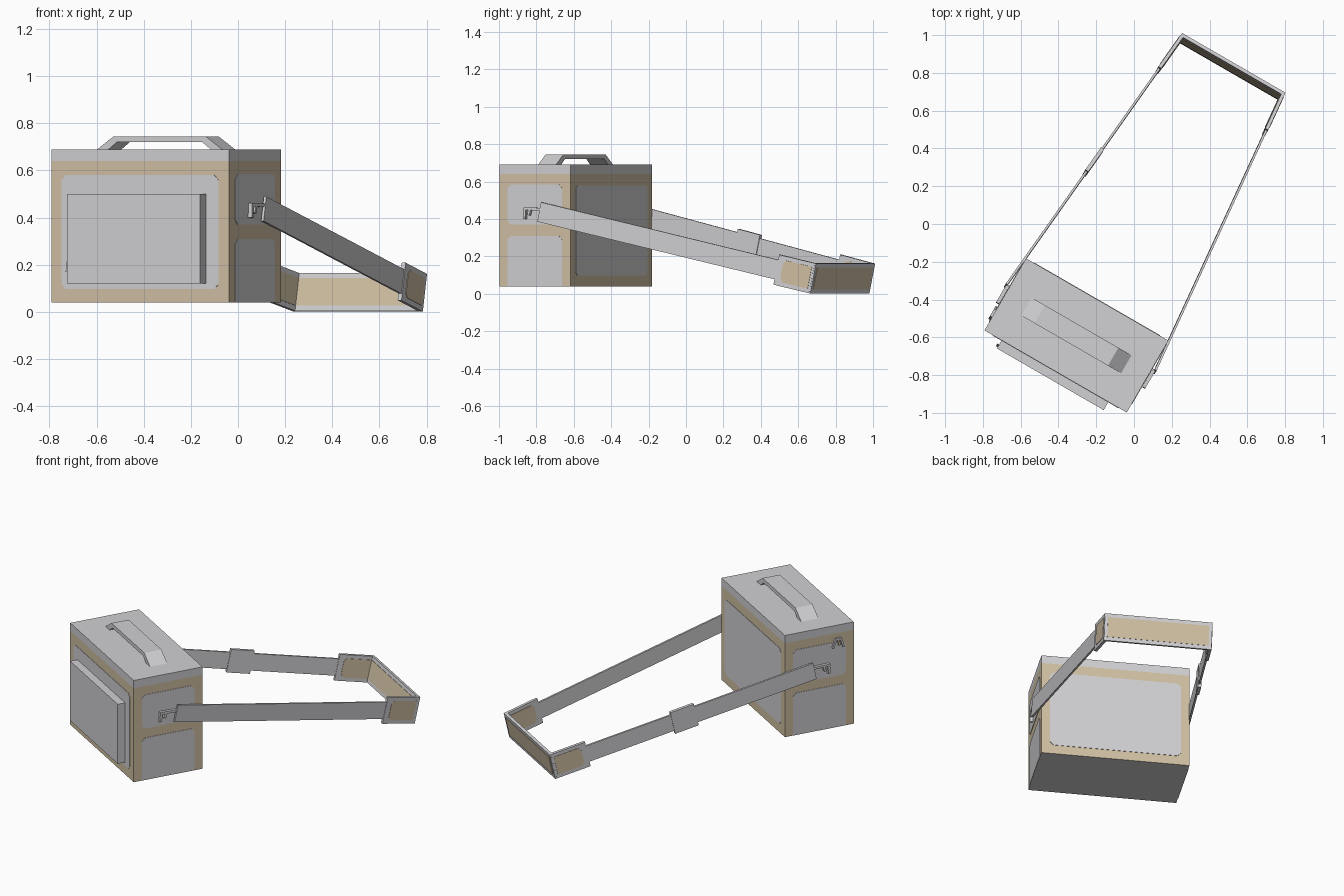
import bpy, bmesh, math
from mathutils import Vector, Matrix

old = bpy.data.objects.get("Cube")
if old:
    bpy.data.objects.remove(old, do_unlink=True)


def material(name, rgb):
    m = bpy.data.materials.new(name)
    m.use_nodes = True
    m.diffuse_color = (*rgb, 1)
    m.node_tree.nodes["Principled BSDF"].inputs["Base Color"].default_value = (*rgb, 1)
    return m


GREY = material("light grey", (0.64, 0.64, 0.66))
TAN = material("tan", (0.64, 0.53, 0.37))

# The whole bag is turned on the ground
PLACE = Matrix.Translation((-0.305, -0.59, 0)) @ Matrix.Rotation(math.radians(-30), 4, 'Z')
X, Y, Z = Vector((1, 0, 0)), Vector((0, 1, 0)), Vector((0, 0, 1))


def finish(name, bm, mats):
    bmesh.ops.recalc_face_normals(bm, faces=bm.faces)
    bm.transform(PLACE)
    me = bpy.data.meshes.new(name)
    bm.to_mesh(me)
    bm.free()
    for m in mats:
        me.materials.append(m)
    ob = bpy.data.objects.new(name, me)
    bpy.context.collection.objects.link(ob)
    return ob


def prism(name, pts, origin, a, b, thick, mat):
    """Extrude a 2D outline on axes a, b, centred on its plane."""
    bm = bmesh.new()
    t = a.cross(b).normalized() * thick
    o = Vector(origin) - t / 2
    face = bm.faces.new([bm.verts.new(o + a * p + b * q) for p, q in pts])
    ext = bmesh.ops.extrude_face_region(bm, geom=[face])["geom"]
    bmesh.ops.translate(bm, vec=t, verts=[g for g in ext if isinstance(g, bmesh.types.BMVert)])
    return finish(name, bm, [mat])


def rect(p0, p1, q0, q1, top=0.0, bottom=0.0):
    """Rectangle outline with optional cut corners."""
    pts = []
    for p, q, sp, sq, c, swap in ((p0, q0, 1, 1, bottom, 0), (p1, q0, -1, 1, bottom, 1),
                                  (p1, q1, -1, -1, top, 0), (p0, q1, 1, -1, top, 1)):
        pair = [(p, q + sq * c), (p + sp * c, q)] if c else [(p, q)]
        pts += pair[::-1] if swap else pair
    return pts


def bar(name, p, q, w, origin, a, b, thick, mat):
    """Thin straight bar between two points of a plane."""
    p, q = Vector(p), Vector(q)
    side = (q - p).normalized().orthogonal() * w / 2
    return prism(name, [p + side, q + side, q - side, p - side], origin, a, b, thick, mat)


# Main body: tan sides, grey top band and base
HX, HY = 0.435, 0.22
bm = bmesh.new()
bmesh.ops.create_cube(bm, size=1, matrix=Matrix.Translation((0, 0, 0.365)) @
                      Matrix.Diagonal((2 * HX, 2 * HY, 0.65, 1)))
bmesh.ops.bisect_plane(bm, geom=bm.verts[:] + bm.edges[:] + bm.faces[:],
                       plane_co=(0, 0, 0.64), plane_no=(0, 0, 1))
for f in bm.faces:
    z = f.calc_center_median().z
    f.material_index = 0 if z > 0.64 or z < 0.05 else 1
finish("body", bm, [GREY, TAN])

# Grey panels set on the four sides
for s, side in ((-1, "front"), (1, "back")):
    prism(side + "_panel", rect(-0.384, 0.384, 0.097, 0.58, 0.02, 0.02),
          (0, s * HY, 0), X, Z, 0.005, GREY)
for s, side in ((-1, "right"), (1, "left")):
    prism(side + "_upper_panel", rect(-0.168, 0.168, 0.37, 0.585, 0.02, 0.02),
          (s * HX, 0, 0), Y, Z, 0.005, GREY)
    prism(side + "_lower_panel", rect(-0.168, 0.168, 0.041, 0.31, 0.02),
          (s * HX, 0, 0), Y, Z, 0.005, GREY)

# Front pocket with a small tab on its right end
prism("front_pocket", rect(-0.33, 0.323, 0.12, 0.50), (0, -0.245, 0), X, Z, 0.05, GREY)
prism("pocket_tab", [(-0.262, 0.17), (-0.247, 0.17), (-0.247, 0.24)],
      (-0.335, 0, 0), Y, Z, 0.012, GREY)

# Carry handle
half = [(0.305, 0.69), (0.225, 0.745)]
inner = [(0.21, 0.72), (0.25, 0.69)]
outline = half + [(-x, z) for x, z in half[::-1]] + \
    [(-x, z) for x, z in inner[::-1]] + inner
prism("handle", outline, (0, 0, 0), X, Z, 0.11, GREY)

# Strap: two tilted arms joined by a wide end band
START, END = Vector((0.455, 0.04, 0.4375)), Vector((0.308, 1.64, 0.083))
tilt = math.atan2(START.z - END.z, END.y - START.y)
N = Vector((0, math.sin(tilt), math.cos(tilt)))
H = 0.082
for s, side in ((-1, "right"), (1, "left")):
    flip = Vector((s, 1, 1))
    o, e = START * flip, END * flip
    d = (e - o).normalized()
    L = (e - o).length
    prism(side + "_strap", rect(0, L, -0.053, 0.053), o, d, N, 0.012, GREY)
    prism(side + "_strap_sleeve", rect(0.87 * L, L, -H, H), o, d, N, 0.018, GREY)
    # Tan patch on both faces of the sleeve, corners cut at the open end
    prism(side + "_sleeve_patch", [(0.89 * L, -0.04), (0.90 * L, -0.06), (L - 0.012, -0.06),
                                   (L - 0.012, 0.06), (0.90 * L, 0.06), (0.89 * L, 0.04)],
          o, d, N, 0.023, TAN)
    if s < 0:
        prism("strap_adjuster", rect(0.455 * L, 0.545 * L, -0.072, 0.072), o, d, N, 0.02, GREY)

    # Hook linking the strap to the body
    ho = (s * 0.447, 0, 0)
    for i, (p, q) in enumerate((((-0.06, 0.455), (0.05, 0.452)),
                                ((-0.052, 0.455), (-0.056, 0.40)),
                                ((-0.022, 0.452), (-0.03, 0.42)))):
        bar(f"{side}_hook_{i + 1}", p, q, 0.014, ho, Y, Z, 0.018, GREY)

across = Vector((0, math.cos(tilt), -math.sin(tilt)))
end = Vector((0, END.y, END.z))
prism("strap_end_band", rect(-0.316, 0.316, -H, H), end, X, N, 0.018, GREY)
prism("end_band_patch", rect(-0.298, 0.298, -0.06, 0.06), end, X, N, 0.023, TAN)

# Small spare clip high on the right end
co = (-0.441, 0, 0)
for i, (p, q) in enumerate((((-0.135, 0.605), (-0.10, 0.605)),
                            ((-0.133, 0.605), (-0.152, 0.55)),
                            ((-0.102, 0.605), (-0.083, 0.55)),
                            ((-0.117, 0.60), (-0.125, 0.565)))):
    bar(f"spare_clip_{i + 1}", p, q, 0.012, co, Y, Z, 0.014, TAN if i == 3 else GREY)
